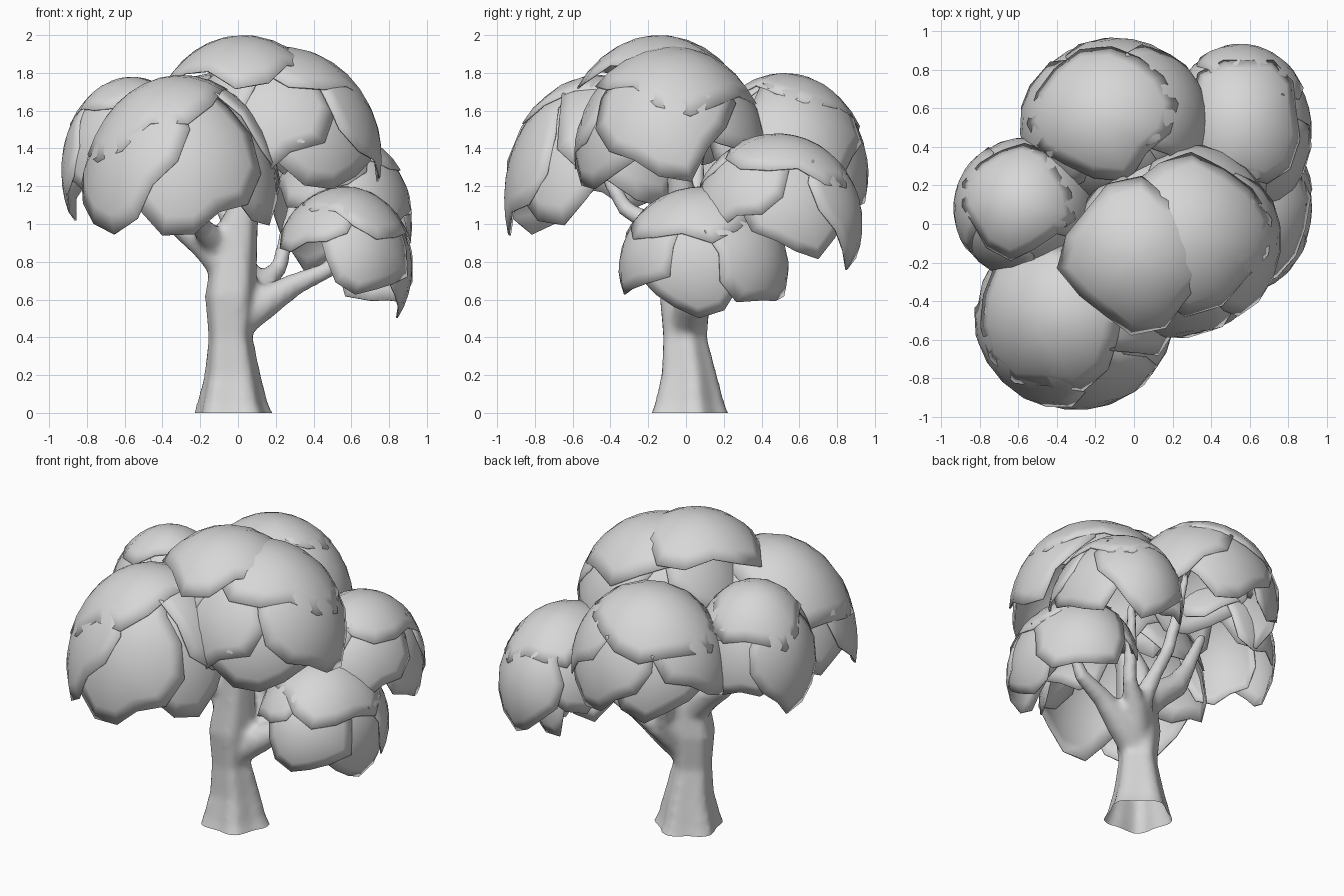
import bpy, bmesh, math, random
from mathutils import Vector

random.seed(11)
cube = bpy.data.objects.get("Cube")
if cube:
    bpy.data.objects.remove(cube, do_unlink=True)

grey = bpy.data.materials.new("plain grey")
grey.use_nodes = True
grey.diffuse_color = (0.68, 0.68, 0.68, 1)
grey.node_tree.nodes["Principled BSDF"].inputs["Base Color"].default_value = (0.68, 0.68, 0.68, 1)


def add_object(name, bm):
    mesh = bpy.data.meshes.new(name)
    bm.to_mesh(mesh)
    bm.free()
    mesh.materials.append(grey)
    obj = bpy.data.objects.new(name, mesh)
    bpy.context.collection.objects.link(obj)
    return obj


def smooth(obj, degrees):
    bpy.ops.object.select_all(action='DESELECT')
    bpy.context.view_layer.objects.active = obj
    obj.select_set(True)
    bpy.ops.object.shade_smooth_by_angle(angle=math.radians(degrees))


def frame(axis):
    side = axis.cross(Vector((0.3, 1, 0.1))).normalized()
    return side, axis.cross(side)


# Foliage: each cluster is a hollow dome of overlapping curved plates
def add_plate(bm, center, radii, axis, half, turn, size):
    u, v = frame(axis)
    segs, rings = 14, 5
    reach = [math.radians(half) * (1 + 0.1 * math.cos(4 * (math.tau * i / segs - turn)))
             * random.uniform(0.94, 1.06) for i in range(segs)]

    def point(angle, spin):
        d = axis * math.cos(angle) + (u * math.cos(spin) + v * math.sin(spin)) * math.sin(angle)
        return bm.verts.new([center[k] + radii[k] * size * d[k] for k in range(3)])

    pole = point(0, 0)
    loops = [[point(reach[i] * r / rings, math.tau * i / segs) for i in range(segs)]
             for r in range(1, rings + 1)]
    for i in range(segs):
        j = (i + 1) % segs
        bm.faces.new((pole, loops[0][i], loops[0][j]))
        for a, b in zip(loops, loops[1:]):
            bm.faces.new((a[i], b[i], b[j], a[j]))


def add_foliage(name, center, radii, lean, crown, petals, start, spread):
    bm = bmesh.new()
    axis = Vector(lean).normalized()
    u, v = frame(axis)
    add_plate(bm, center, radii, Vector(crown).normalized(), 50, start, 1.0)
    tilt = math.radians(spread)
    for i in range(petals):
        a = start + math.tau * i / petals
        d = axis * math.cos(tilt) + (u * math.cos(a) + v * math.sin(a)) * math.sin(tilt)
        add_plate(bm, center, radii, d, random.uniform(42, 46), a, 0.99 - 0.018 * (i % 3))
    finish_foliage(name, bm)


def finish_foliage(name, bm):
    obj = add_object(name, bm)
    shell = obj.modifiers.new("thickness", 'SOLIDIFY')
    shell.thickness = 0.009
    shell.offset = -1
    smooth(obj, 35)


add_foliage("top_foliage", (0.22, -0.08, 1.34), (0.55, 0.53, 0.6),
            (0.12, -0.17, 1), (0.2, 0.1, 1), 6, 0.3, 49)
bm = bmesh.new()
add_plate(bm, (0.03, -0.14, 1.4), (0.52, 0.52, 0.6), Vector((-0.05, -0.08, 1)).normalized(),
          47, 0.4, 1.0)
finish_foliage("top_crown_foliage", bm)
add_foliage("front_foliage", (-0.3, -0.46, 1.12), (0.54, 0.52, 0.67),
            (-0.03, -0.2, 1), (-0.4, -0.05, 1), 6, 0.9, 50)
add_foliage("right_foliage", (-0.56, 0.08, 1.28), (0.38, 0.38, 0.5),
            (-0.4, 0.05, 1), (-0.2, 0.2, 1), 5, 0.1, 52)
add_foliage("back_foliage", (-0.1, 0.52, 1.25), (0.5, 0.46, 0.55),
            (0, 0.22, 1), (-0.2, 0.2, 1), 6, 0.5, 49)
add_foliage("back_left_foliage", (0.55, 0.48, 1.0), (0.39, 0.46, 0.48),
            (0.25, 0.3, 1), (0.1, 0.2, 1), 5, 1.1, 52)
add_foliage("low_left_foliage", (0.56, 0.09, 0.76), (0.38, 0.46, 0.44),
            (0.48, 0, 1), (0.3, -0.1, 1), 5, 0.7, 56)


# Trunk and branches: tapered tubes fused into one smooth skin
def add_tube(bm, path, flutes=0.0):
    segs, loops = 20, []
    points = [Vector(p[:3]) for p in path]
    for n, p in enumerate(points):
        along = (points[min(n + 1, len(path) - 1)] - points[max(n - 1, 0)]).normalized()
        if flutes:
            along = Vector((0, 0, 1))
        u, v = frame(along)
        loop = []
        for i in range(segs):
            a = math.tau * i / segs
            wave = 1 + flutes * math.cos(5 * a + 0.4) * (1 - n / len(path))
            loop.append(bm.verts.new(p + (u * math.cos(a) + v * math.sin(a)) * path[n][3] * wave))
        loops.append(loop)
    for a, b in zip(loops, loops[1:]):
        for i in range(segs):
            j = (i + 1) % segs
            bm.faces.new((a[i], a[j], b[j], b[i]))
    bm.faces.new(loops[0][::-1])
    bm.faces.new(loops[-1])


bm = bmesh.new()
add_tube(bm, [(-0.02, 0.01, -0.06, 0.22), (-0.03, 0.01, 0.05, 0.18), (-0.03, 0.01, 0.2, 0.145),
              (-0.04, -0.01, 0.4, 0.115), (-0.04, -0.01, 0.62, 0.135),
              (-0.02, 0, 0.82, 0.12), (0, 0, 1.0, 0.105), (0.06, -0.02, 1.15, 0.08),
              (0.12, -0.05, 1.35, 0.055), (0.14, -0.06, 1.6, 0.03)], 0.12)
branches = [
    # towards the low left foliage
    [(-0.02, 0, 0.46, 0.09), (0.13, 0.03, 0.58, 0.09), (0.3, 0.06, 0.68, 0.06),
     (0.48, 0.08, 0.76, 0.045), (0.6, 0.1, 0.95, 0.025)],
    # towards the back left foliage
    [(0, 0.02, 0.52, 0.09), (0.1, 0.13, 0.66, 0.075), (0.22, 0.22, 0.77, 0.045),
     (0.26, 0.28, 0.95, 0.04), (0.32, 0.36, 1.2, 0.028)],
    # towards the back foliage
    [(0, 0.04, 0.58, 0.09), (0.06, 0.15, 0.73, 0.065), (0, 0.2, 0.9, 0.045),
     (-0.08, 0.22, 1.08, 0.042), (-0.11, 0.27, 1.3, 0.038), (-0.09, 0.38, 1.55, 0.025)],
    # towards the right foliage
    [(-0.04, 0, 0.76, 0.1), (-0.17, 0.02, 0.9, 0.09), (-0.3, 0.04, 1.0, 0.075),
     (-0.37, 0.05, 1.13, 0.05), (-0.48, 0.07, 1.4, 0.03)],
    # towards the front foliage
    [(-0.1, 0, 0.88, 0.08), (-0.2, -0.16, 0.99, 0.055), (-0.24, -0.32, 1.08, 0.045),
     (-0.27, -0.4, 1.22, 0.04), (-0.3, -0.46, 1.45, 0.03)],
]
for path in branches:
    add_tube(bm, path)
trunk = add_object("trunk", bm)
fuse = trunk.modifiers.new("fuse", 'REMESH')
fuse.mode = 'VOXEL'
fuse.voxel_size = 0.022
relax = trunk.modifiers.new("relax", 'SMOOTH')
relax.factor = 0.5
relax.iterations = 5
evaluated = trunk.evaluated_get(bpy.context.evaluated_depsgraph_get())
bm = bmesh.new()
bm.from_mesh(evaluated.to_mesh())
evaluated.to_mesh_clear()

# Open the foot of the trunk at ground level
bmesh.ops.bisect_plane(bm, geom=bm.verts[:] + bm.edges[:] + bm.faces[:],
                       plane_co=(0, 0, 0), plane_no=(0, 0, 1), clear_inner=True)
trunk.modifiers.clear()
bm.to_mesh(trunk.data)
bm.free()
smooth(trunk, 60)
